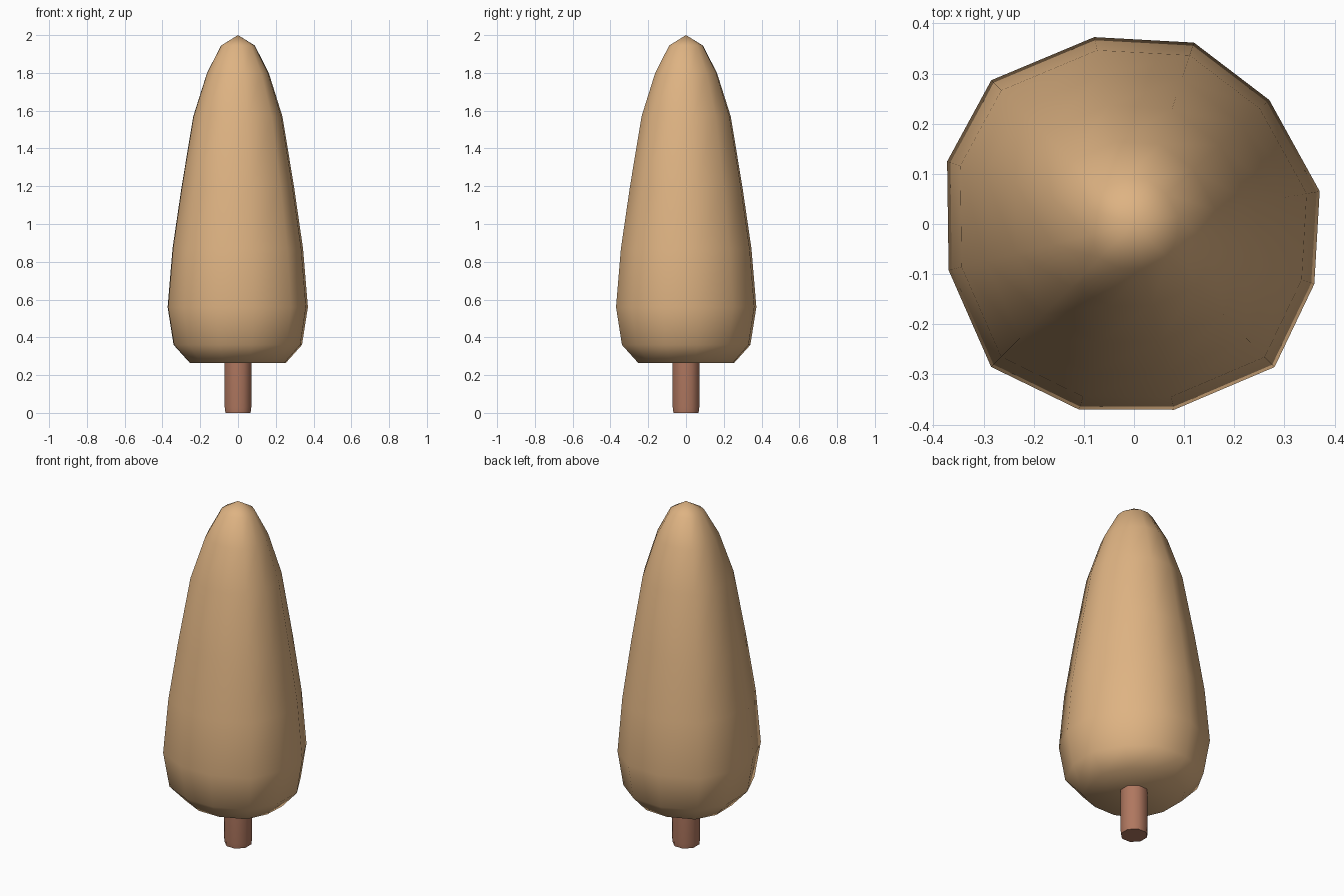
import bpy, bmesh, math

if "Cube" in bpy.data.objects:
    bpy.data.objects.remove(bpy.data.objects["Cube"])


def material(name, color):
    m = bpy.data.materials.new(name)
    m.diffuse_color = (*color, 1)
    m.use_nodes = True
    m.node_tree.nodes["Principled BSDF"].inputs["Base Color"].default_value = m.diffuse_color
    return m


def lathe(name, rings, angles, radii, mat, tip=None):
    """Stack scaled copies of one cross-section; close with a tip or a cap."""
    bm = bmesh.new()
    loops = []
    for z, s in rings:
        loops.append([bm.verts.new((r * s * math.cos(math.radians(a)),
                                    r * s * math.sin(math.radians(a)), z))
                      for a, r in zip(angles, radii)])
    n = len(angles)
    for lo, hi in zip(loops, loops[1:]):
        for i in range(n):
            j = (i + 1) % n
            bm.faces.new((lo[i], lo[j], hi[j], hi[i]))
    bm.faces.new(loops[0][::-1])
    if tip is None:
        bm.faces.new(loops[-1])
    else:
        t = bm.verts.new((0, 0, tip))
        for i in range(n):
            bm.faces.new((loops[-1][i], loops[-1][(i + 1) % n], t))
    for f in bm.faces:
        f.smooth = True
    bmesh.ops.recalc_face_normals(bm, faces=bm.faces)
    me = bpy.data.meshes.new(name)
    bm.to_mesh(me)
    bm.free()
    me.materials.append(mat)
    ob = bpy.data.objects.new(name, me)
    bpy.context.collection.objects.link(ob)
    return ob


foliage = material("tan foliage", (0.73, 0.45, 0.225))
bark = material("brown bark", (0.43, 0.185, 0.115))

# Canopy: slightly irregular twelve-sided cross-section
angles = [10, 42.5, 71.7, 102, 134.8, 161.5, 194, 225, 253.5, 282.2, 314.5, 341.6]
radii = [.376, .366, .381, .381, .404, .393, .381, .403, .386, .379, .400, .379]
profile = [(0.265, .685), (0.36, .915), (0.56, 1), (0.87, .93), (1.2, .80),
           (1.57, .635), (1.80, .44), (1.945, .24)]
lathe("canopy", profile, angles, radii, foliage, tip=2.0)

# Trunk: short eight-sided post running into the canopy
lathe("trunk", [(0, .95), (0.03, 1), (0.28, 1)],
      [22.5 + 45 * i for i in range(8)], [.076] * 8, bark)
for o in bpy.data.objects:
    bpy.context.view_layer.objects.active = o
    o.select_set(o.name == "trunk")
bpy.context.view_layer.objects.active = bpy.data.objects["trunk"]
bpy.ops.object.shade_smooth_by_angle(angle=math.radians(60))
